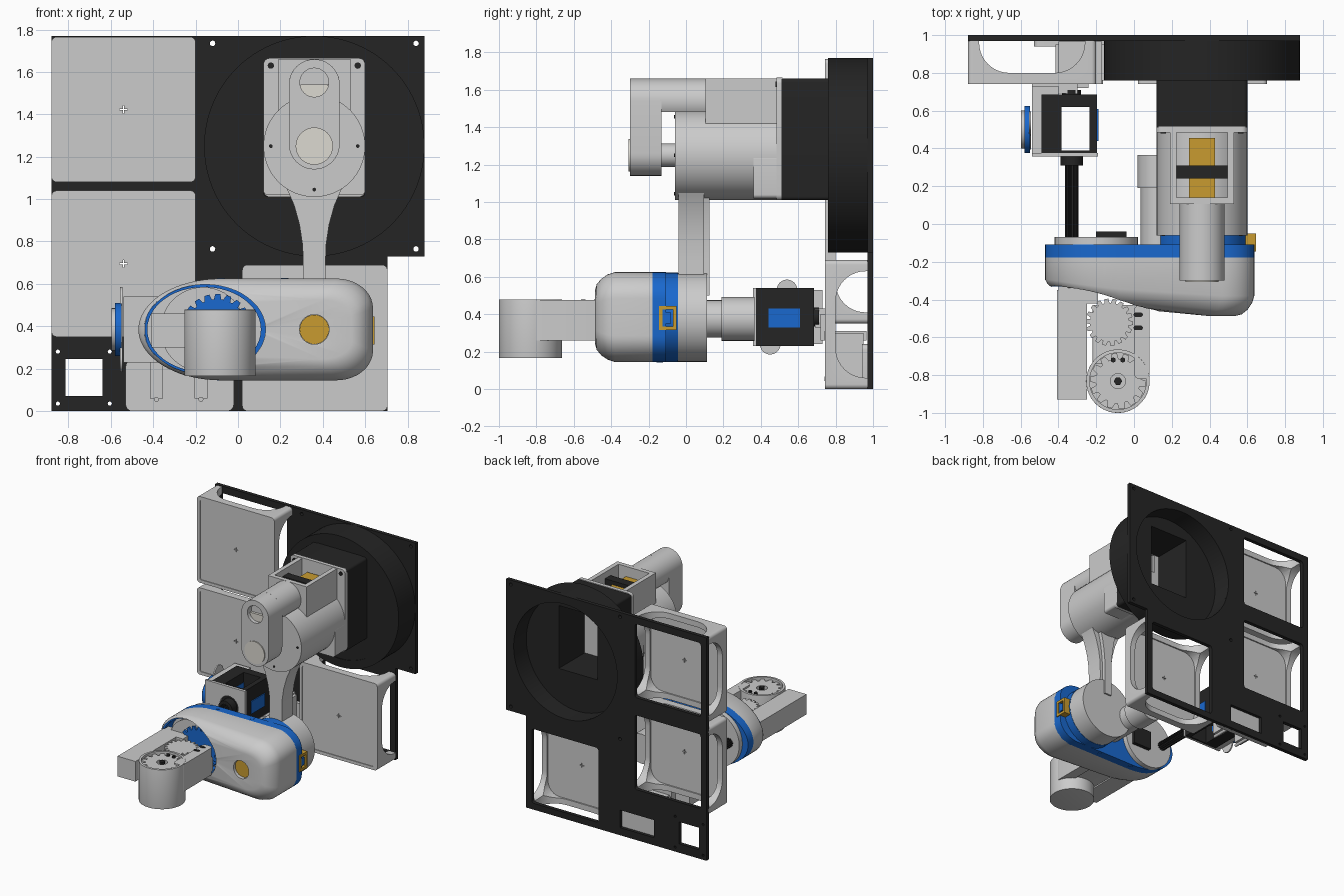
import bpy, bmesh
from math import sin, cos, pi, radians, atan2
from mathutils import Matrix

if "Cube" in bpy.data.objects:
    bpy.data.objects.remove(bpy.data.objects["Cube"])


def material(name, rgb):
    m = bpy.data.materials.new(name)
    m.diffuse_color = (*rgb, 1)
    m.use_nodes = True
    m.node_tree.nodes["Principled BSDF"].inputs["Base Color"].default_value = m.diffuse_color
    return m


BLACK = material("black", (0.018, 0.018, 0.018))
BLUE = material("blue", (0.01, 0.14, 0.62))
GOLD = material("gold", (0.58, 0.33, 0.03))
LIGHT = material("light", (0.72, 0.70, 0.64))


# ---- 2D outlines ----
def arc(cx, cy, rx, ry, a0, a1, n):
    return [(cx + rx * cos(a0 + (a1 - a0) * i / n), cy + ry * sin(a0 + (a1 - a0) * i / n)) for i in range(n + 1)]


def circ(cx, cy, r, n=48, ry=None):
    return arc(cx, cy, r, ry or r, 0, 2 * pi, n)[:-1]


def rect(x0, x1, y0, y1, r=0.0, n=6):
    if not r:
        return [(x0, y0), (x1, y0), (x1, y1), (x0, y1)]
    h = pi / 2
    return (arc(x0 + r, y0 + r, r, r, 2 * h, 3 * h, n) + arc(x1 - r, y0 + r, r, r, 3 * h, 4 * h, n)
            + arc(x1 - r, y1 - r, r, r, 0, h, n) + arc(x0 + r, y1 - r, r, r, h, 2 * h, n))


def capsule(p, q, r, n=20):
    a = atan2(q[1] - p[1], q[0] - p[0])
    return arc(*q, r, r, a - pi / 2, a + pi / 2, n) + arc(*p, r, r, a + pi / 2, a + 1.5 * pi, n)


def gear(cx, cy, r, depth, teeth):
    pts = []
    for i in range(teeth):
        for f, k in ((0.0, 1), (0.22, 1), (0.36, 0), (0.8, 0)):
            a = 2 * pi * (i + f) / teeth + 0.1
            pts.append((cx + (r - depth * k) * cos(a), cy + (r - depth * k) * sin(a)))
    return pts


# ---- solid builders: outlines are (x,z) on y, (x,y) on z, (y,z) on x; later outlines are holes ----
def finish(name, bm, mat):
    bmesh.ops.recalc_face_normals(bm, faces=bm.faces)
    me = bpy.data.meshes.new(name)
    bm.to_mesh(me)
    bm.free()
    if mat:
        me.materials.append(mat)
    ob = bpy.data.objects.new(name, me)
    bpy.context.collection.objects.link(ob)
    return ob


def solid(name, loops, a, b, axis='y', mat=None):
    cu = bpy.data.curves.new(name, 'CURVE')
    cu.dimensions, cu.fill_mode, cu.extrude = '2D', 'BOTH', (b - a) / 2
    for lp in loops:
        s = cu.splines.new('POLY')
        s.points.add(len(lp) - 1)
        for p, c in zip(s.points, lp):
            p.co = (*c, 0, 1)
        s.use_cyclic_u = True
    tmp = bpy.data.objects.new("tmp", cu)
    bpy.context.collection.objects.link(tmp)
    me = bpy.data.meshes.new_from_object(tmp.evaluated_get(bpy.context.evaluated_depsgraph_get()))
    bpy.data.objects.remove(tmp)
    m = (a + b) / 2
    mats = {'y': Matrix(((1, 0, 0, 0), (0, 0, -1, m), (0, 1, 0, 0), (0, 0, 0, 1))),
            'z': Matrix.Translation((0, 0, m)),
            'x': Matrix(((0, 0, 1, m), (1, 0, 0, 0), (0, 1, 0, 0), (0, 0, 0, 1)))}
    bm = bmesh.new()
    bm.from_mesh(me)
    bpy.data.meshes.remove(me)
    bmesh.ops.remove_doubles(bm, verts=bm.verts, dist=1e-5)
    bm.transform(mats[axis])
    return finish(name, bm, mat)


def box(name, x0, x1, y0, y1, z0, z1, mat=None, r=0.0):
    return solid(name, [rect(x0, x1, z0, z1, r)], y0, y1, 'y', mat)


def cut(ob, *cutters):
    bpy.context.view_layer.objects.active = ob
    for c in cutters:
        c.hide_render = True
        md = ob.modifiers.new("cut", 'BOOLEAN')
        md.operation, md.solver, md.object = 'DIFFERENCE', 'EXACT', c
        bpy.ops.object.modifier_apply(modifier=md.name)
        bpy.data.objects.remove(c)
    return ob


# ---- back frame: one plate with all its windows and bolt holes ----
trays = [(-0.88, -0.20, 1.08, 1.765), (-0.88, -0.20, 0.35, 1.04), (0.02, 0.705, 0.0, 0.69)]
outline = [(-0.88, 0), (0.705, 0), (0.705, 0.73), (0.88, 0.73), (0.88, 1.77), (-0.88, 1.77)]
holes = [rect(a + .05, b - .05, c + .05, d - .05, .02) for a, b, c, d in trays]
holes += [circ(.36, 1.25, .455, 64), rect(-.815, -.64, .07, .245), rect(-.42, -.12, .06, .2)]
holes += [circ(x, z, .013, 12) for x in (-.12, .84) for z in (.765, 1.735)]
holes += [circ(x, z, .010, 10) for x in (-.85, -.605) for z in (.035, .28)]
solid("back_frame", [outline] + holes, .97, 1.0, 'y', BLACK)

# ---- trays with arched side openings ----
for i, (a, b, c, d) in enumerate(trays):
    x, z = (a + b) / 2, (c + d) / 2
    cut(box(f"tray_{i + 1}", a, b, .742, .972, c, d, None, .025),
        box("cavity", a + .045, b - .045, .79, 1.2, c + .045, d - .045, None, .1),
        solid("arch_z", [rect(a + .06, b - .06, .80, 1.4, .16, 10)], c - .1, d + .1, 'z'),
        solid("arch_x", [rect(.80, 1.4, c + .06, d - .06, .16, 10)], a - .1, b + .1, 'x'),
        box("panel_recess", a + .025, b - .025, .7, .748, c + .025, d - .025, None, .015),
        box("slot_v", x - .003, x + .003, .7, .9, z - .018, z + .018),
        box("slot_h", x - .018, x + .018, .7, .9, z - .003, z + .003))

# ---- round base cup and square neck ----
solid("base_cup_wall", [circ(.36, 1.25, .52, 96), circ(.36, 1.25, .455, 96)], .76, .985, 'y', BLACK)
neck_hole = rect(.19, .53, 1.09, 1.59)
solid("base_cup_floor", [circ(.36, 1.25, .5, 96), neck_hole], .765, .84, 'y', BLACK)
solid("base_neck", [rect(.12, .6, 1.01, 1.66, .02), neck_hole], .51, .80, 'y', BLACK)

# ---- shoulder housing ----
solid("shoulder_flange", [rect(.12, .6, 1.01, 1.665, .03), rect(.23, .49, 1.44, 1.59)], .485, .515)
solid("shoulder_drum", [circ(.36, 1.25, .24, 64)], -.06, .50)
solid("shoulder_cheeks", [rect(.12, .6, 1.02, 1.25, .02)], .36, .50)
solid("motor_box", [rect(.19, .53, .105, .50), rect(.225, .495, .14, .485)], 1.38, 1.66, 'z')
box("shoulder_motor", .29, .43, .14, .455, 1.42, 1.58, GOLD)
box("motor_strap", .225, .495, .24, .31, 1.42, 1.61, BLACK)
for x in (.155, .565):
    for z in (1.05, 1.63):
        solid("flange_bolt", [circ(x, z, .015, 16)], .478, .49, 'y', BLACK if z > 1.3 else LIGHT)
for k in range(4):
    solid("drum_bolt", [circ(.36 + .205 * cos(k * pi / 2), 1.25 + .205 * sin(k * pi / 2), .009, 12)], -.064, -.05, 'y', BLACK)

# ---- outer shoulder hook ----
cap = capsule((.36, 1.26), (.36, 1.54), .12)
solid("hook_front", [cap, circ(.36, 1.55, .068, 32), circ(.36, 1.25, .088, 40)], -.30, -.25)
solid("hook_back", [cap], -.25, -.13)
solid("hook_hood", [arc(.36, 1.54, .12, .12, -.52, pi + .52, 32)], -.14, .105)
solid("hook_cap", [circ(.36, 1.25, .088, 40)], -.308, -.24, 'y', LIGHT)
solid("hook_window", [arc(.36, 1.54, .066, .066, pi, 2 * pi, 20)], -.27, -.24, 'y', LIGHT)
solid("hook_shaft", [circ(.36, 1.25, .062, 32)], -.14, -.05)

# ---- upper arm ----
half = [(.055, .5), (.053, .68), (.055, .78), (.07, .88), (.095, .97), (.13, 1.05), (.17, 1.12)]
arm = [(.36 + w, z) for w, z in half] + [(.36 - w, z) for w, z in reversed(half)]
solid("upper_arm", [arm], -.04, .095)
rib = [(.36 + w * .6, z) for w, z in half] + [(.36 - w * .6, z) for w, z in reversed(half)]
solid("upper_arm_rib", [rib], .09, .125)

# ---- elbow: lower joint behind the forearm ----
solid("elbow_drum", [circ(.36, .383, .237, 64)], -.045, .112)
solid("elbow_ring", [circ(.36, .383, .239, 64)], -.12, -.042, 'y', BLUE)
solid("elbow_motor", [circ(.135, .375, .10, 40)], -.11, .20)
solid("elbow_motor_cover", [circ(.135, .375, .117, 40)], .19, .365)
solid("wrist_back_disc", [circ(-.2, .383, .22, 48)], -.115, -.068)
box("wrist_chip", -.2, -.04, -.07, -.04, .3, .45, BLACK)

# ---- forearm: blue base plate and lofted shell ----
H = pi / 2
egg = (arc(-.08, .385, .39, .24, H, 3 * H, 32) + arc(.465, .285, .172, .14, 3 * H, 4 * H, 10)
       + arc(.465, .485, .172, .14, 0, H, 10))
solid("forearm_plate", [egg], -.178, -.108, 'y', BLUE)


def front(x):
    return -.487 + .13 * min(1, max(0, (.4 - x) / .85)) ** 1.5


bm = bmesh.new()
rings = []
for d, t in ((0, 0), (0, .66), (.012, .78), (.035, .89), (.065, .97), (.1, 1)):
    ring = []
    for x, z in egg:
        u, v = .083 + (x - .083) * (1 - d / .55), .385 + (z - .385) * (1 - d / .24)
        ring.append(bm.verts.new((u, -.175 + t * (front(x) + .175), v)))
    rings.append(ring)
n = len(egg)
for p, q in zip(rings, rings[1:]):
    for i in range(n):
        bm.faces.new((p[i], p[(i + 1) % n], q[(i + 1) % n], q[i]))
bm.faces.new(rings[0])
mid = bm.verts.new((.083, front(.083), .385))
for i in range(n):
    bm.faces.new((rings[-1][i], rings[-1][(i + 1) % n], mid))
shell = finish("forearm_shell", bm, None)
cut(shell, solid("opening", [circ(-.155, .385, .285, 48, .212)], -.7, -.22),
    solid("bore", [circ(.36, .385, .07, 40)], -.7, -.40))
solid("opening_liner", [circ(-.155, .385, .288, 48, .215), circ(-.16, .385, .268, 48, .2)], -.33, -.21, 'y', BLUE)
solid("elbow_output", [circ(.36, .385, .069, 40)], -.45, -.39, 'y', GOLD)
solid("connector_frame", [rect(-.145, -.05, .315, .445), rect(-.125, -.07, .335, .425)], .55, .645, 'x', GOLD)
box("connector_core", .55, .64, -.115, -.08, .35, .41, BLUE)
for x in (-.08, .22):
    for z in (.612, .158):
        solid("seam_bolt", [circ(x, -.14, .018, 12)], z - .015, z + .015, 'z', BLUE)

# ---- wrist and gripper ----
solid("wrist_disc", [circ(-.165, .385, .2, 48)], -.34, -.2)
solid("wrist_gear", [gear(-.1, .385, .168, .025, 20)], -.355, -.30, 'y', BLUE)
box("wrist_block", -.40, -.19, -.42, -.30, .31, .46)
box("fixed_finger", -.408, -.25, -.93, -.35, .30, .46)
solid("finger_gear", [gear(-.13, -.52, .125, .022, 18)], .40, .45, 'z')
box("jaw_arm", -.22, .08, -.74, -.43, .27, .40, None, .02)
solid("jaw_arm_rail", [rect(.0, .083, -.82, -.43, .03)], .26, .475, 'z')
cup = solid("jaw_cup", [circ(-.085, -.832, .168, 64)], .165, .478, 'z')
bev = cup.modifiers.new("rounded_rim", 'BEVEL')
bev.width, bev.segments, bev.limit_method, bev.angle_limit = .018, 4, 'ANGLE', radians(50)
bpy.context.view_layer.objects.active = cup
bpy.ops.object.modifier_apply(modifier=bev.name)
cut(cup, solid("pocket", [circ(-.085, -.832, .15, 48)], .39, .6, 'z'))
solid("jaw_gear", [gear(-.085, -.832, .148, .03, 14), circ(-.085, -.832, .04, 24)], .38, .462, 'z')
solid("jaw_gear_hub", [circ(-.085, -.832, .022, 6)], .38, .47, 'z', BLACK)
for x in (-.11, -.06):
    solid("jaw_pin", [circ(x, -.72, .013, 12)], .45, .475, 'z', BLACK)
for y in (-.48, -.55):
    solid("jaw_slot", [capsule((.01, y), (.035, y), .012, 8)], .47, .479, 'z', BLACK)

# ---- rear drive: black frame, splined rod, wheel and mount ----
solid("drive_frame", [rect(-.49, -.195, .37, .685), rect(-.385, -.235, .39, .62)], .23, .54, 'z', BLACK)
solid("drive_frame_face", [rect(-.54, -.19, .23, .54), circ(-.33, .385, .08, 32)], .358, .375)
box("drive_body", -.54, -.40, .37, .73, .24, .53)
box("drive_servo", -.41, -.383, .46, .62, .3, .46, BLUE)
box("drive_plug", -.2, -.188, .44, .61, .33, .43, BLUE)
solid("spline_rod", [gear(-.33, .385, .036, .008, 12)], -.08, .32, 'y', BLACK)
solid("rod_collar", [circ(-.33, .385, .06, 32)], .31, .37, 'y', BLACK)
solid("rod_nut", [circ(-.33, .385, .05, 24)], .68, .71, 'y', BLACK)
solid("drive_wheel", [circ(.5, .385, .125, 48), circ(.5, .385, .05, 32)], -.58, -.55, 'x', BLUE)
solid("wheel_horn", [circ(.5, .385, .10, 40), circ(.5, .385, .03, 20)], -.598, -.575, 'x')
solid("wheel_crank", [capsule((.54, .53), (.45, .24), .055)], -.556, -.545, 'x')
box("mount_head", -.54, -.30, .69, .745, .33, .43)
box("mount_block", -.40, -.17, .74, .965, .26, .31)
solid("mount_plate", [rect(-.53, -.02, 0, .24, .03)], .94, .975)
for x in (-.385, -.175):
    box("mount_rail", x - .03, x + .03, .76, .95, .06, .3)
    solid("rail_tip", [circ(x, .055, .012, 12)], .74, .95)
box("mount_riser", -.42, -.24, .72, .78, .26, .40)

# ---- smooth shading with crisp edges ----
bpy.ops.object.select_all(action='SELECT')
bpy.ops.object.shade_smooth_by_angle(angle=radians(32))
